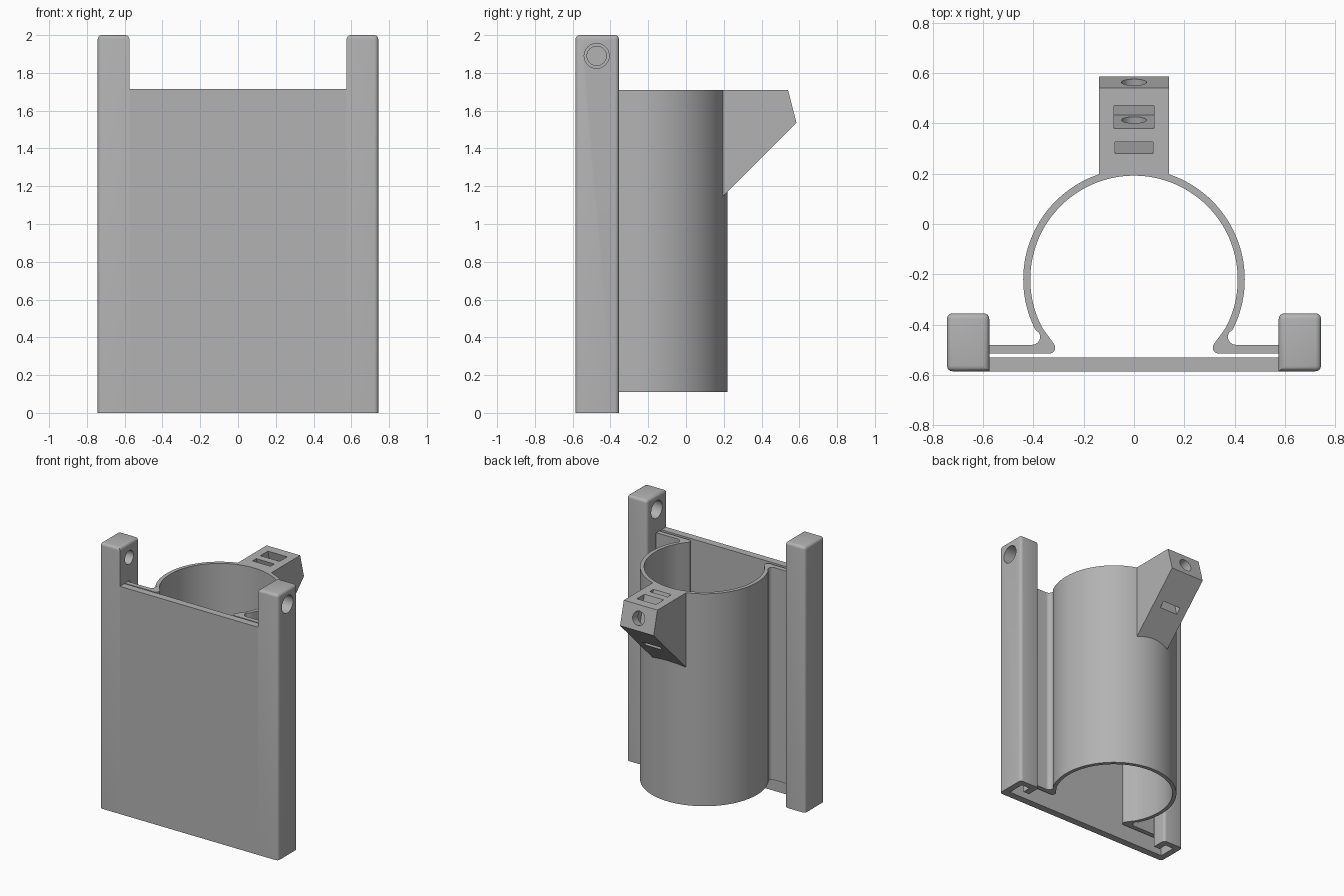
import bpy, bmesh, math
from mathutils import Vector

cube = bpy.data.objects.get("Cube")
if cube:
    bpy.data.objects.remove(cube, do_unlink=True)

grey = bpy.data.materials.new("plain grey")
grey.use_nodes = True
grey.diffuse_color = (0.45, 0.45, 0.45, 1)
grey.node_tree.nodes["Principled BSDF"].inputs["Base Color"].default_value = (0.45, 0.45, 0.45, 1)


def finish(name, bm):
    bmesh.ops.recalc_face_normals(bm, faces=bm.faces)
    mesh = bpy.data.meshes.new(name)
    bm.to_mesh(mesh)
    bm.free()
    mesh.materials.append(grey)
    ob = bpy.data.objects.new(name, mesh)
    bpy.context.collection.objects.link(ob)
    return ob


def prism(name, outline, lo, hi, axis="z", bevel=None):
    """Extrude a 2D outline along z (outline is x, y) or along x (outline is y, z)."""
    bm = bmesh.new()
    place = (lambda a, b: (a, b, lo)) if axis == "z" else (lambda a, b: (lo, a, b))
    face = bm.faces.new([bm.verts.new(place(a, b)) for a, b in outline])
    ext = bmesh.ops.extrude_face_region(bm, geom=[face])
    shift = Vector((0, 0, hi - lo)) if axis == "z" else Vector((hi - lo, 0, 0))
    bmesh.ops.translate(bm, vec=shift, verts=[v for v in ext["geom"] if isinstance(v, bmesh.types.BMVert)])
    bmesh.ops.recalc_face_normals(bm, faces=bm.faces)
    if bevel:
        edges = [e for e in bm.edges if bevel(e.verts[0].co, e.verts[1].co)]
        bmesh.ops.bevel(bm, geom=edges, offset=0.022, segments=4, profile=0.5, affect="EDGES")
    return finish(name, bm)


def rod(name, radius, start, end):
    start, end = Vector(start), Vector(end)
    bm = bmesh.new()
    bmesh.ops.create_cone(bm, cap_ends=True, segments=40, radius1=radius, radius2=radius,
                          depth=(end - start).length)
    bm.transform((end - start).to_track_quat("Z", "Y").to_matrix().to_4x4())
    bmesh.ops.translate(bm, vec=(start + end) / 2, verts=bm.verts)
    return finish(name, bm)


def cut(ob, cutters):
    for c in cutters:
        mod = ob.modifiers.new("cut", "BOOLEAN")
        mod.operation, mod.solver, mod.object = "DIFFERENCE", "EXACT", c
    bpy.context.view_layer.update()
    mesh = bpy.data.meshes.new_from_object(ob.evaluated_get(bpy.context.evaluated_depsgraph_get()))
    ob.modifiers.clear()
    ob.data = mesh
    for c in cutters:
        bpy.data.objects.remove(c, do_unlink=True)


def smooth(ob):
    bpy.ops.object.select_all(action="DESELECT")
    ob.select_set(True)
    bpy.context.view_layer.objects.active = ob
    bpy.ops.object.shade_smooth_by_angle(angle=math.radians(30))


def box(a0, a1, b0, b1):
    return [(a0, b0), (a1, b0), (a1, b1), (a0, b1)]


# Front plate
FRONT, BACK, PLATE_BACK = -0.585, -0.355, -0.53
INNER, OUTER, PLATE_TOP = 0.575, 0.743, 1.715
prism("front_plate", box(-INNER, INNER, FRONT, PLATE_BACK), 0, PLATE_TOP)

# Side posts: rounded edges, hooked guide channel, bolt hole
def rounded(p, q):
    if p.z > 1.9 and q.z > 1.9:
        return True
    upright = abs(p.z - q.z) > 1
    return upright and not (abs(p.x) < 0.6 and p.y < -0.5)


for side, name in ((1, "left_post"), (-1, "right_post")):
    post = prism(name, box(side * INNER, side * OUTER, FRONT, BACK), 0, 2, bevel=rounded)
    channel = [(0.5, PLATE_BACK), (0.695, PLATE_BACK), (0.695, -0.4), (0.625, -0.4),
               (0.625, -0.465), (0.5, -0.465)]
    groove = prism("groove_cutter", [(side * x, y) for x, y in channel], -0.1, PLATE_TOP)
    # through hole on the left, smaller blind hole on the right
    radius, depth = (0.066, 0.9) if side > 0 else (0.051, 0.7)
    hole = rod("hole_cutter", radius, (side * 0.4, -0.473, 1.89), (side * depth, -0.473, 1.89))
    cut(post, [groove, hole])
    smooth(post)

# Sliding clip: open ring with hooked flanges, one continuous outline
CY, R_OUT, R_IN = -0.22, 0.44, 0.412


def arc(radius, a0, a1, cx=0, cy=CY, n=64):
    angles = [math.radians(a0 + (a1 - a0) * i / n) for i in range(n + 1)]
    return [(cx + radius * math.cos(a), cy + radius * math.sin(a)) for a in angles]


# half outline on +x, from the inner crown down round the foot and up to the outer crown
half = arc(R_IN, 90, -28, n=48)
half += arc(0.024, 150, 270, 0.337, -0.491, n=8)
half += [(0.68, -0.515), (0.68, -0.42), (0.64, -0.42), (0.64, -0.48)]
half += arc(0.032, 270, 150, 0.405, -0.448, n=8)
half += arc(R_OUT, -27, 90, n=48)
mirrored = [(-x, y) for x, y in reversed(half)]
clip = prism("clip_ring", half + mirrored[1:-1], 0.11, 1.71)
smooth(clip)

# Rear bracket with two slanted slots and a screw hole
LEAN = 0.257
bracket = prism("rear_bracket", [(0.196, 1.71), (0.54, 1.71), (0.585, 1.535), (0.196, 1.146)],
                -0.14, 0.14, axis="x")


def slanted(name, y0, y1, bottom, half_width):
    top = 1.8
    def at(y, z):
        return (y + LEAN * (1.71 - z), z)
    drop = LEAN * (y1 - y0)
    return prism(name, [at(y0, top), at(y1, top), at(y1, bottom + drop), at(y0, bottom)],
                 -half_width, half_width, axis="x")


nut_slot = slanted("nut_slot_cutter", 0.38, 0.47, 1.5, 0.08)
strap_slot = slanted("strap_slot_cutter", 0.28, 0.325, 1.1, 0.075)
screw = rod("screw_cutter", 0.05, (0, 0.7625, 1.671), (0, 0.345, 1.564))
cut(bracket, [nut_slot, strap_slot, screw])
smooth(bracket)
